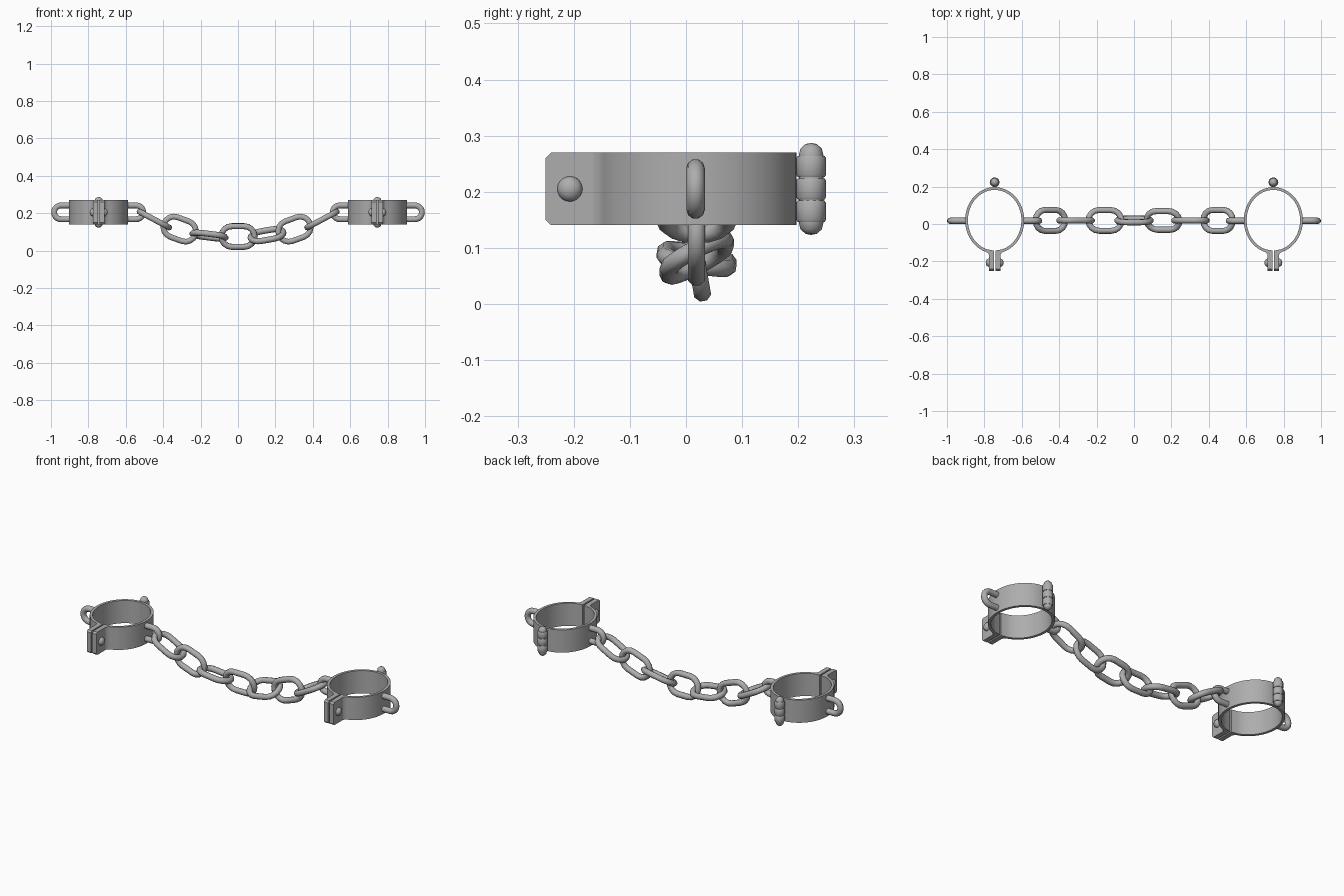
import bpy, bmesh, math
from mathutils import Vector, Matrix, Euler

if "Cube" in bpy.data.objects:
    bpy.data.objects.remove(bpy.data.objects["Cube"])

iron = bpy.data.materials.new("grey iron")
iron.diffuse_color = (0.42, 0.42, 0.42, 1)
iron.use_nodes = True
iron.node_tree.nodes["Principled BSDF"].inputs["Base Color"].default_value = iron.diffuse_color

CY, CZ = 0.02, 0.205      # cuff centre
TUBE = 0.0165             # rod radius of links and loops


def finish(name, bm, matrix=Matrix(), angle=50):
    bmesh.ops.recalc_face_normals(bm, faces=bm.faces)
    bm.transform(matrix)
    if matrix.determinant() < 0:
        bmesh.ops.reverse_faces(bm, faces=bm.faces)
    mesh = bpy.data.meshes.new(name)
    bm.to_mesh(mesh)
    bm.free()
    mesh.materials.append(iron)
    ob = bpy.data.objects.new(name, mesh)
    bpy.context.collection.objects.link(ob)
    bpy.ops.object.select_all(action='DESELECT')
    ob.select_set(True)
    bpy.context.view_layer.objects.active = ob
    bpy.ops.object.shade_smooth_by_angle(angle=math.radians(angle))
    return ob


def sweep(points, closed, sides=8):
    """Round rod along a flat path in the xz plane."""
    bm = bmesh.new()
    n = len(points)
    rings = []
    for i, (x, z) in enumerate(points):
        a = points[(i - 1) % n] if closed or i > 0 else points[i]
        b = points[(i + 1) % n] if closed or i < n - 1 else points[i]
        t = Vector((b[0] - a[0], 0, b[1] - a[1])).normalized()
        normal = Vector((t.z, 0, -t.x))
        ring = []
        for k in range(sides):
            w = 2 * math.pi * (k + 0.5) / sides
            off = normal * math.cos(w) + Vector((0, 1, 0)) * math.sin(w)
            ring.append(bm.verts.new(Vector((x, 0, z)) + off * TUBE))
        rings.append(ring)
    for i in range(n if closed else n - 1):
        r, s = rings[i], rings[(i + 1) % n]
        for k in range(sides):
            j = (k + 1) % sides
            bm.faces.new((r[k], r[j], s[j], s[k]))
    if not closed:
        bm.faces.new(rings[0])
        bm.faces.new(rings[-1])
    return bm


def prism(points, direction):
    """Flat polygon extruded along a direction."""
    bm = bmesh.new()
    face = bm.faces.new([bm.verts.new(p) for p in points])
    ext = bmesh.ops.extrude_face_region(bm, geom=[face])
    bmesh.ops.translate(bm, vec=direction,
                        verts=[v for v in ext['geom'] if isinstance(v, bmesh.types.BMVert)])
    return bm


def lathe(profile, sides=12):
    bm = bmesh.new()
    vs = [bm.verts.new((r, 0, z)) for r, z in profile]
    edges = [bm.edges.new(p) for p in zip(vs, vs[1:])]
    bmesh.ops.spin(bm, geom=vs + edges, cent=(0, 0, 0), axis=(0, 0, 1),
                   angle=2 * math.pi, steps=sides)
    bmesh.ops.remove_doubles(bm, verts=bm.verts, dist=1e-5)
    return bm


def arc(cx, cz, r, a0, a1, steps):
    return [(cx + r * math.cos(math.radians(a0 + (a1 - a0) * i / steps)),
             cz + r * math.sin(math.radians(a0 + (a1 - a0) * i / steps)))
            for i in range(steps + 1)]


def cuff(side, cx):
    for half, s in (("left", -1), ("right", 1)):
        place = Matrix.Translation((cx, CY, CZ)) @ Matrix.Scale(s, 4, (1, 0, 0))

        # half band, from the hinge round to the flange with a flared corner
        angles = [math.radians(90 - 170 * i / 28) for i in range(29)]
        outer = [(0.158 * math.cos(a), 0.177 * math.sin(a)) for a in angles]
        inner = [(0.143 * math.cos(a), 0.162 * math.sin(a)) for a in angles]
        outer[-1] = (0.030, -0.186)
        outer.insert(-1, (0.036, -0.176))
        inner[-1] = (0.004, -0.162)
        inner.append((0.004, -0.186))
        band = [(x, y, -0.0645) for x, y in outer + inner[::-1]]
        finish(f"{side}_cuff_{half}_band", prism(band, (0, 0, 0.129)), place, 35)

        # flange plate with clipped outer corners
        y0, y1, h, c = -0.27, -0.165, 0.0645, 0.009
        plate = [(0.004, y, z) for y, z in ((y1, -h), (y1, h), (y0 + c, h),
                                            (y0, h - c), (y0, c - h), (y0 + c, -h))]
        finish(f"{side}_cuff_{half}_flange", prism(plate, (0.026, 0, 0)), place, 30)

        # domed rivet head
        bm = bmesh.new()
        bmesh.ops.create_uvsphere(bm, u_segments=16, v_segments=10, radius=0.0225)
        bm.transform(Matrix.Translation((0.03, -0.227, 0)) @ Matrix.Diagonal((0.8, 1, 1, 1)))
        finish(f"{side}_cuff_{half}_rivet", bm, place)

        # U-shaped loop
        path = [(0.150, -0.037), (0.175, -0.037)]
        path += arc(0.201, 0, 0.037, -90, 90, 10) + [(0.175, 0.037), (0.150, 0.037)]
        finish(f"{side}_cuff_{half}_loop", sweep(path, False, 10),
               place @ Matrix.Translation((0, -0.003, 0)))

    # hinge pin with pointed caps, and three knuckles
    pin = Matrix.Translation((cx, 0.223, CZ))
    finish(f"{side}_hinge_pin", lathe([(0, -0.082), (0.010, -0.080), (0.019, -0.072),
                                       (0.022, -0.060), (0.022, 0.060), (0.019, 0.072),
                                       (0.010, 0.080), (0, 0.082)]), pin, 35)
    for i, z in enumerate((-0.040, 0, 0.040)):
        prof = [(0.018, z - 0.019), (0.024, z - 0.019), (0.0265, z - 0.015),
                (0.0265, z + 0.015), (0.024, z + 0.019), (0.018, z + 0.019)]
        finish(f"{side}_hinge_knuckle_{i + 1}", lathe(prof), pin, 35)


cuff("left", -0.745)
cuff("right", 0.745)

# chain links: x, z, slope, roll (90 lies flat)
links = [(-0.447, 0.166, -28, 90), (-0.312, 0.115, -20, 0), (-0.155, 0.080, -7, 80),
         (0.0, 0.0755, 0, 10), (0.155, 0.083, 10, 117), (0.302, 0.115, 20, 0),
         (0.449, 0.166, 28, 90)]
oval = arc(0.033, 0, 0.056, -90, 90, 8) + arc(-0.033, 0, 0.056, 90, 270, 8)
for i, (x, z, slope, roll) in enumerate(links):
    m = (Matrix.Translation((x, 0.019, z))
         @ Matrix.Rotation(math.radians(-slope), 4, 'Y')
         @ Matrix.Rotation(math.radians(roll), 4, 'X'))
    finish(f"chain_link_{i + 1}", sweep(oval, True), m)
